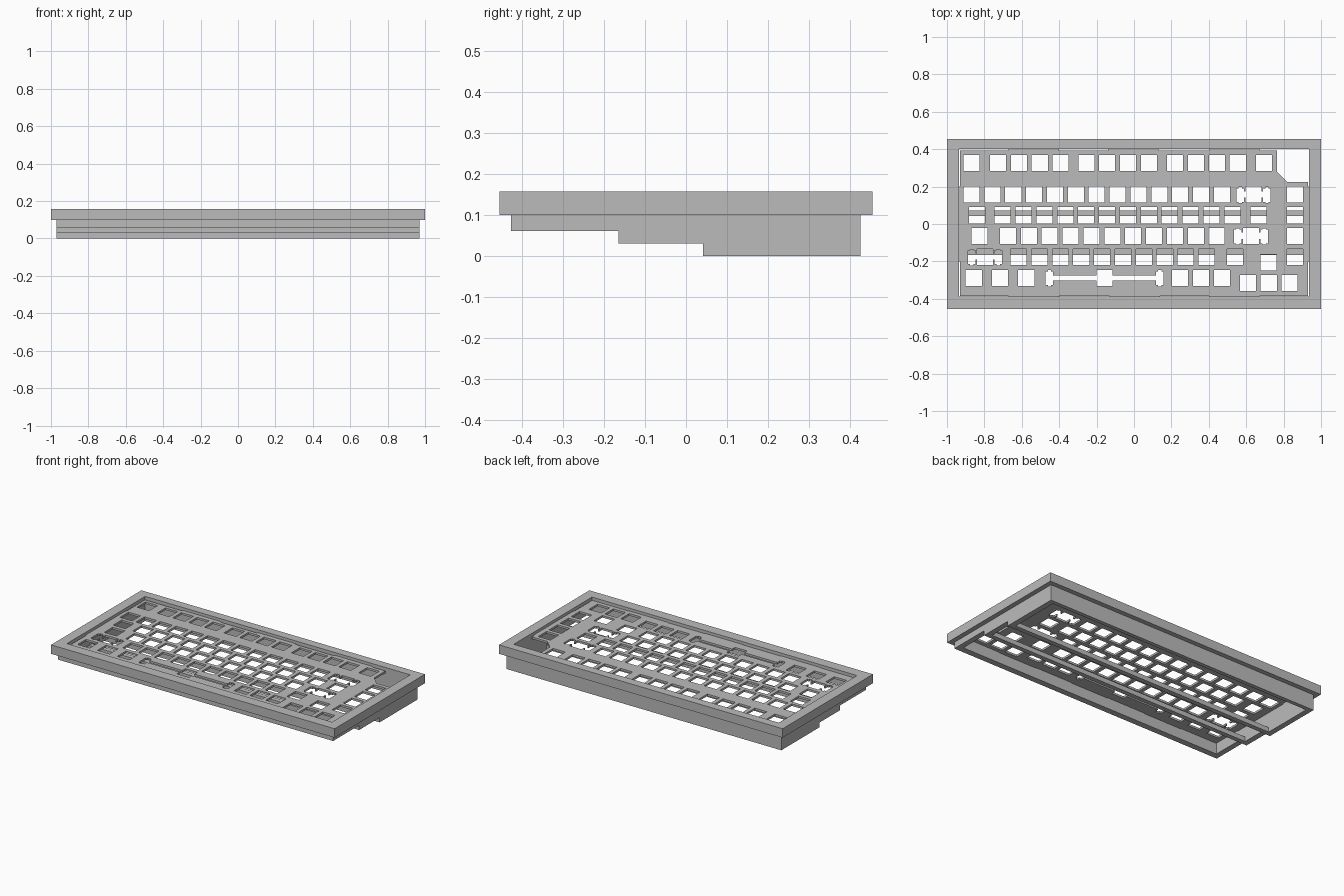
import bpy, bmesh

if "Cube" in bpy.data.objects:
    bpy.data.objects.remove(bpy.data.objects["Cube"])

grey = bpy.data.materials.new("case grey")
grey.diffuse_color = (0.5, 0.5, 0.5, 1)
grey.use_nodes = True
grey.node_tree.nodes["Principled BSDF"].inputs["Base Color"].default_value = grey.diffuse_color


def finish(name, mesh):
    bm = bmesh.new()
    bm.from_mesh(mesh)
    bmesh.ops.remove_doubles(bm, verts=bm.verts, dist=1e-5)
    bmesh.ops.recalc_face_normals(bm, faces=bm.faces)
    bm.to_mesh(mesh)
    bm.free()
    mesh.materials.clear()
    mesh.materials.append(grey)
    for p in mesh.polygons:
        p.use_smooth = False
    ob = bpy.data.objects.new(name, mesh)
    bpy.context.collection.objects.link(ob)
    return ob


def sheet(name, outlines, z0, z1):
    """Flat plate: first outline is the border, the rest are holes."""
    cu = bpy.data.curves.new(name + "_curve", 'CURVE')
    cu.dimensions = '2D'
    cu.fill_mode = 'BOTH'
    cu.extrude = (z1 - z0) / 2
    for pts in outlines:
        s = cu.splines.new('POLY')
        s.points.add(len(pts) - 1)
        for p, (x, y) in zip(s.points, pts):
            p.co = (x, y, 0, 1)
        s.use_cyclic_u = True
    tmp = bpy.data.objects.new(name + "_tmp", cu)
    bpy.context.collection.objects.link(tmp)
    bpy.context.view_layer.update()
    dg = bpy.context.evaluated_depsgraph_get()
    mesh = bpy.data.meshes.new_from_object(tmp.evaluated_get(dg))
    bpy.data.objects.remove(tmp)
    for v in mesh.vertices:
        v.co.z += (z0 + z1) / 2
    return finish(name, mesh)


def rect(x0, x1, y0, y1):
    return [(x0, y0), (x1, y0), (x1, y1), (x0, y1)]


def prism_x(name, profile, x0, x1):
    """Extrude a (y, z) profile along x."""
    bm = bmesh.new()
    f = bm.faces.new([bm.verts.new((x0, y, z)) for y, z in profile])
    r = bmesh.ops.extrude_face_region(bm, geom=[f])
    for g in r["geom"]:
        if isinstance(g, bmesh.types.BMVert):
            g.co.x = x1
    mesh = bpy.data.meshes.new(name)
    bm.to_mesh(mesh)
    bm.free()
    return finish(name, mesh)


H = 0.043          # half switch hole
U = 0.1116         # key pitch
IX, IY0, IY1 = 0.935, -0.388, 0.40   # inner opening


def key(x, y):
    return rect(x - H, x + H, y - H, y + H)


def stab(x, y, d, bar0, bar1):
    """Switch hole joined to a stabiliser slot on each side at distance d."""
    w, n, lo, hi = 0.02, 0.009, -0.039, 0.034
    right = [(H, -H), (H, bar0), (d - w, bar0), (d - w, lo),
             (d - n, lo), (d - n, lo - 0.007), (d + n, lo - 0.007), (d + n, lo),
             (d + w, lo), (d + w, hi), (d + n, hi), (d + n, hi + 0.007),
             (d - n, hi + 0.007), (d - n, hi), (d - w, hi), (d - w, bar1),
             (H, bar1), (H, H)]
    left = [(-a, b) for a, b in reversed(right)]
    return [(x + a, y + b) for a, b in right + left]


# key layout: (row y, first x, number of keys)
runs = [
    (0.327, -0.869, 1), (0.327, -0.727, 4), (0.327, -0.255, 4),
    (0.327, 0.22, 4), (0.327, 0.695, 1),
    (0.157, -0.869, 13), (0.157, 0.86, 1),
    (0.047, -0.84, 1), (0.047, -0.702, 12), (0.047, 0.666, 1), (0.047, 0.86, 1),
    (-0.064, -0.826, 1), (-0.064, -0.674, 11), (-0.064, 0.86, 1),
    (-0.176, -0.617, 10), (-0.176, 0.541, 1), (-0.205, 0.72, 1), (-0.176, 0.86, 1),
    (-0.288, -0.857, 1), (-0.288, -0.717, 1), (-0.288, -0.576, 1),
    (-0.288, 0.247, 3), (-0.316, 0.609, 3),
]
holes = [key(x + i * U, y) for y, x, n in runs for i in range(n)]
holes += [stab(0.64, 0.157, 0.071, -0.015, 0.018),
          stab(0.625, -0.064, 0.071, -0.015, 0.018),
          stab(-0.797, -0.176, 0.071, -0.015, 0.018),
          stab(-0.157, -0.288, 0.295, -0.014, 0.013)]

# plate border with three tabs on the long edges and a cut corner
g = 0.008
border = [(-0.93, IY0 + 0.004)]
for a in (-0.67, -0.13, 0.40):
    b = a + 0.27
    border += [(a, IY0 + 0.004), (a, IY0), (b, IY0), (b, IY0 + 0.004)]
border += [(0.93, IY0 + 0.004), (0.93, -0.2), (IX, -0.2), (IX, 0.2),
           (0.93, 0.2), (0.93, 0.225), (0.82, 0.225), (0.765, 0.28), (0.765, IY1 - g)]
for b in (0.67, 0.13, -0.40):
    a = b - 0.27
    border += [(b, IY1 - g), (b, IY1), (a, IY1), (a, IY1 - g)]
border += [(-0.93, IY1 - g), (-0.93, 0.2), (-IX, 0.2), (-IX, -0.2), (-0.93, -0.2)]
sheet("switch_plate", [border] + holes, 0.126, 0.139)

# upper frame
sheet("top_frame", [rect(-1, 1, -0.455, 0.455), rect(-IX, IX, IY0, IY1)], 0.1, 0.157)

# stepped lower case: side walls, front and back walls, step bars
Y0, Y1, S1, S2 = -0.427, 0.425, -0.165, 0.042
side = [(Y0, 0.1), (Y0, 0.06), (S1, 0.06), (S1, 0.03), (S2, 0.03),
        (S2, 0), (Y1, 0), (Y1, 0.1)]
prism_x("left_wall", side, -0.97, -IX)
prism_x("right_wall", side, IX, 0.97)


def bar(name, y0, y1, z0, z1):
    prism_x(name, [(y0, z0), (y1, z0), (y1, z1), (y0, z1)], -IX, IX)


bar("front_wall", Y0, IY0, 0.06, 0.1)
bar("back_wall", IY1, Y1, 0, 0.1)
bar("front_step_bar", S1, S1 + 0.03, 0.03, 0.06)
bar("back_step_bar", S2, S2 + 0.03, 0, 0.03)
